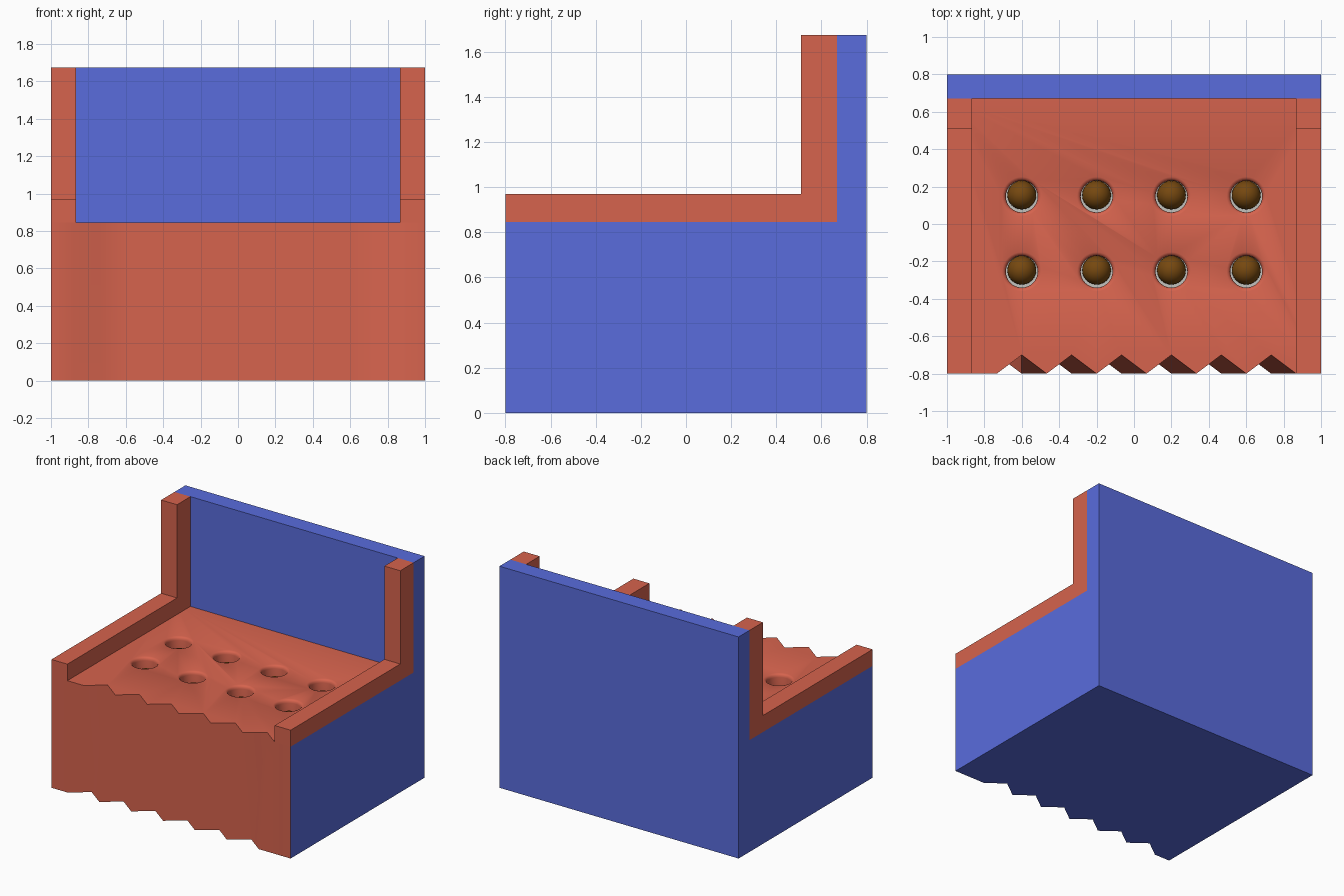
import bpy, bmesh, math

old = bpy.data.objects.get("Cube")
if old:
    bpy.data.objects.remove(old, do_unlink=True)


def material(name, rgb):
    m = bpy.data.materials.new(name)
    m.use_nodes = True
    m.diffuse_color = (*rgb, 1)
    m.node_tree.nodes["Principled BSDF"].inputs["Base Color"].default_value = (*rgb, 1)
    return m


MATS = [material("blue", (0.10, 0.15, 0.72)),
        material("brick red", (0.67, 0.125, 0.075)),
        material("light grey", (0.55, 0.55, 0.52)),
        material("dark brown", (0.18, 0.065, 0.005))]
BLUE, RED, GREY, BROWN = range(4)

SEAT, ARM, TOP = 0.845, 0.97, 1.675
FRONT, PANEL, BACK = -0.8, 0.67, 0.8
INNER = 0.867


def finish(name, bm, smooth=False):
    bmesh.ops.recalc_face_normals(bm, faces=bm.faces)
    me = bpy.data.meshes.new(name)
    bm.to_mesh(me)
    bm.free()
    for m in MATS:
        me.materials.append(m)
    ob = bpy.data.objects.new(name, me)
    bpy.context.collection.objects.link(ob)
    if smooth:
        smooth_object(ob)
    return ob


def smooth_object(ob):
    bpy.ops.object.select_all(action='DESELECT')
    ob.select_set(True)
    bpy.context.view_layer.objects.active = ob
    bpy.ops.object.shade_smooth_by_angle(angle=math.radians(40))


def loft(bm, low, high):
    """Closed solid between two loops with the same number of points."""
    a = [bm.verts.new(p) for p in low]
    b = [bm.verts.new(p) for p in high]
    bm.faces.new(a)
    bm.faces.new(b)
    for i in range(len(a)):
        j = (i + 1) % len(a)
        bm.faces.new((a[i], a[j], b[j], b[i]))


# Body: the front runs between a zigzag edge and the opposite zigzag below
def zigzag_loop(z, phase):
    pts = [(-1, FRONT, z)]
    for i in range(14):
        inward = 0 < i < 13 and i % 2 == phase
        pts.append((-INNER + i * 2 * INNER / 13, FRONT + 0.1 * inward, z))
    return pts + [(1, FRONT, z), (1, PANEL, z), (-1, PANEL, z)]


bm = bmesh.new()
loft(bm, zigzag_loop(0, 1), zigzag_loop(SEAT, 0))
bm.normal_update()
for f in bm.faces:
    c = f.calc_center_median()
    front = c.y < FRONT + 0.12
    seat = c.z > SEAT - 0.01
    f.material_index = RED if front or seat else BLUE
body = finish("body", bm)

# Flared holes in the seat, cut with turned plugs
HOLES = [(x, y) for x in (-0.6, -0.2, 0.2, 0.6) for y in (-0.255, 0.147)]
PROFILE = [(0.115, 0.02), (0.105, 0), (0.095, -0.004), (0.088, -0.012),
           (0.085, -0.025), (0.085, -0.15)]
SEGS = 32
bm = bmesh.new()
for hx, hy in HOLES:
    rings = [[bm.verts.new((hx + r * math.cos(k * math.tau / SEGS),
                            hy + r * math.sin(k * math.tau / SEGS), SEAT + dz))
              for k in range(SEGS)] for r, dz in PROFILE]
    for a, b in zip(rings, rings[1:]):
        for k in range(SEGS):
            n = (k + 1) % SEGS
            bm.faces.new((a[k], a[n], b[n], b[k])).material_index = RED
    bm.faces.new(rings[0]).material_index = RED
    bm.faces.new(rings[-1]).material_index = GREY
plugs = finish("hole_cutter", bm)
plugs.hide_render = True
cut = body.modifiers.new("holes", 'BOOLEAN')
cut.operation = 'DIFFERENCE'
cut.solver = 'EXACT'
cut.object = plugs
bpy.context.view_layer.objects.active = body
bpy.ops.object.modifier_apply(modifier=cut.name)
bpy.data.objects.remove(plugs, do_unlink=True)
smooth_object(body)

# Brown balls resting in the holes
for n, (hx, hy) in enumerate(HOLES):
    bm = bmesh.new()
    bmesh.ops.create_uvsphere(bm, u_segments=24, v_segments=16, radius=0.077)
    bmesh.ops.translate(bm, verts=bm.verts, vec=(hx, hy + 0.008, SEAT - 0.13))
    for f in bm.faces:
        f.material_index = BROWN
    finish(f"ball_{n + 1}", bm, smooth=True)

# Arm rails with upright posts, one on each side
RAIL = [(FRONT, SEAT), (FRONT, ARM), (0.51, ARM), (0.51, TOP), (PANEL, TOP), (PANEL, SEAT)]
for name, side in (("left_arm", 1), ("right_arm", -1)):
    bm = bmesh.new()
    loft(bm, [(side * INNER, y, z) for y, z in RAIL], [(side, y, z) for y, z in RAIL])
    for f in bm.faces:
        f.material_index = RED
    finish(name, bm)

# Back panel
bm = bmesh.new()
corners = [(-1, PANEL), (1, PANEL), (1, BACK), (-1, BACK)]
loft(bm, [(x, y, 0) for x, y in corners], [(x, y, TOP) for x, y in corners])
finish("back_panel", bm)
